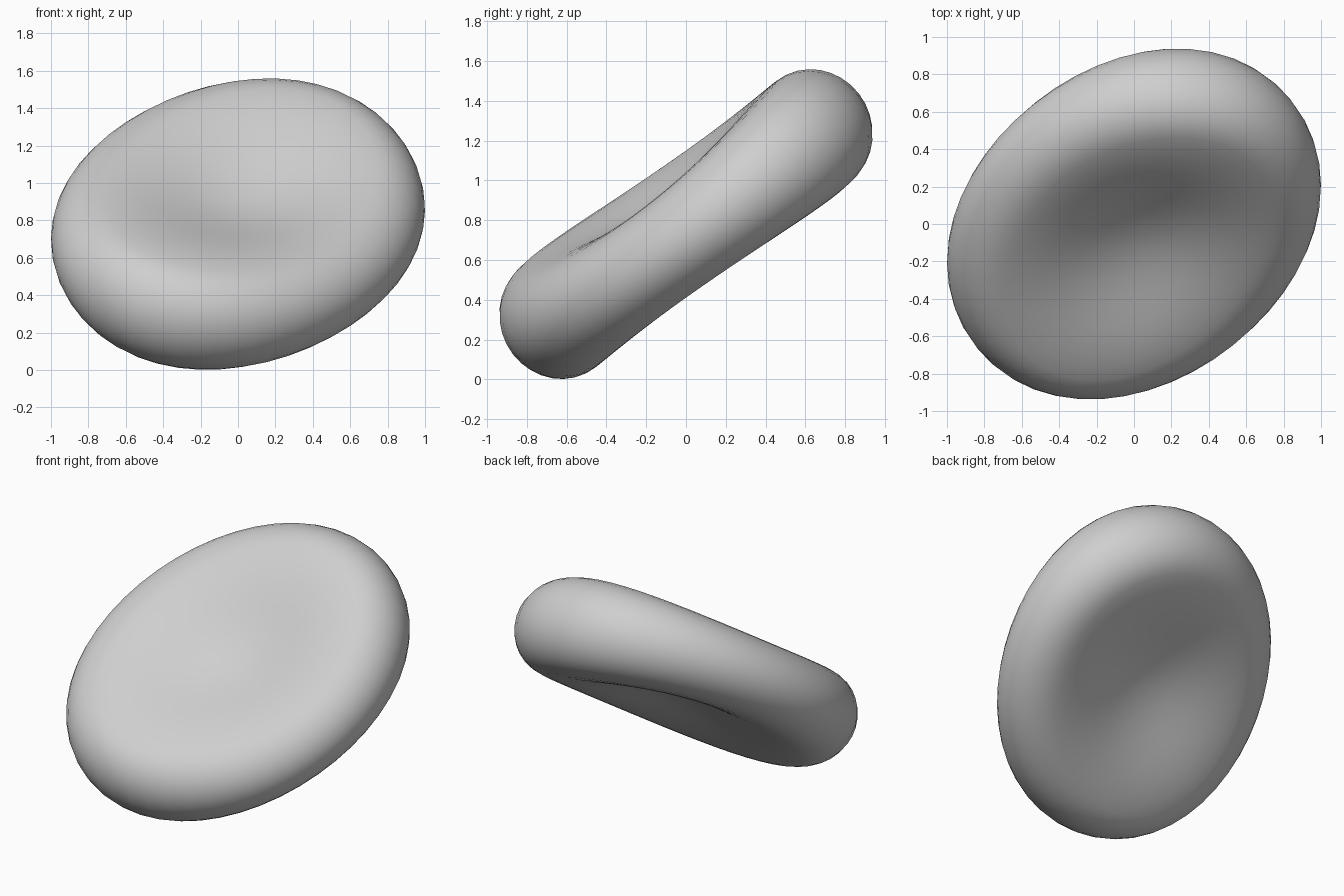
import bpy, bmesh, math
from mathutils import Vector

cube = bpy.data.objects.get("Cube")
if cube:
    bpy.data.objects.remove(cube, do_unlink=True)

# Plain grey material
grey = bpy.data.materials.new("light grey")
grey.use_nodes = True
colour = (0.62, 0.62, 0.62, 1.0)
grey.diffuse_color = colour
grey.node_tree.nodes["Principled BSDF"].inputs["Base Color"].default_value = colour

# Tilted elliptical centre line of the thick rim
SLOPE_X, SLOPE_Y = -0.10, 0.775
MIDDLE = Vector((0, 0, 0.78))


def on_plane(x, y):
    return Vector((x, y, SLOPE_X * x + SLOPE_Y * y))


axis_u, axis_v = on_plane(0.72, 0.2014), on_plane(0.0, 0.617)
normal = Vector((-SLOPE_X, -SLOPE_Y, 1)).normalized()

# Thickness of the hollow centre and of the rim, which swells at two ends
CENTRE, RIM = 0.155, 0.28
SEGMENTS, HOLLOW, ROUND = 48, 10, 16


def crest(a):
    return 0.277 + 0.033 * math.cos(2 * (a - math.radians(58)))


# Profile from the upper hollow, round the rim, to the lower hollow:
# (fraction of centre line, outward offset, blend from centre to crest, side)
top = [(i / HOLLOW, (1 - math.cos(math.pi * i / HOLLOW)) / 2) for i in range(1, HOLLOW)]
profile = [(k, 0.0, blend, 1.0) for k, blend in top]
for i in range(ROUND + 1):
    t = math.pi * i / ROUND
    profile.append((1.0, RIM * math.sin(t), 1.0, math.cos(t)))
profile += [(k, 0.0, blend, -1.0) for k, blend in reversed(top)]

# Sweep the profile round the ellipse
bm = bmesh.new()
rings = []
for k, offset, blend, side in profile:
    ring = []
    for j in range(SEGMENTS):
        a = 2 * math.pi * j / SEGMENTS
        c, s = math.cos(a), math.sin(a)
        outward = (axis_v * c - axis_u * s).cross(normal).normalized()
        height = side * (CENTRE + (crest(a) - CENTRE) * blend)
        ring.append(bm.verts.new(MIDDLE + (axis_u * c + axis_v * s) * k
                                 + outward * offset + normal * height))
    rings.append(ring)
for upper, lower in zip(rings, rings[1:]):
    for j in range(SEGMENTS):
        n = (j + 1) % SEGMENTS
        bm.faces.new((upper[j], lower[j], lower[n], upper[n]))

# Close the middle of both hollows
for ring, height in ((rings[0], CENTRE), (rings[-1], -CENTRE)):
    pole = bm.verts.new(MIDDLE + normal * height)
    for j in range(SEGMENTS):
        bm.faces.new((pole, ring[j], ring[(j + 1) % SEGMENTS]))
bmesh.ops.recalc_face_normals(bm, faces=bm.faces)
for face in bm.faces:
    face.smooth = True

mesh = bpy.data.meshes.new("biconcave_disc")
bm.to_mesh(mesh)
bm.free()
mesh.materials.append(grey)
disc = bpy.data.objects.new("biconcave_disc", mesh)
bpy.context.collection.objects.link(disc)
